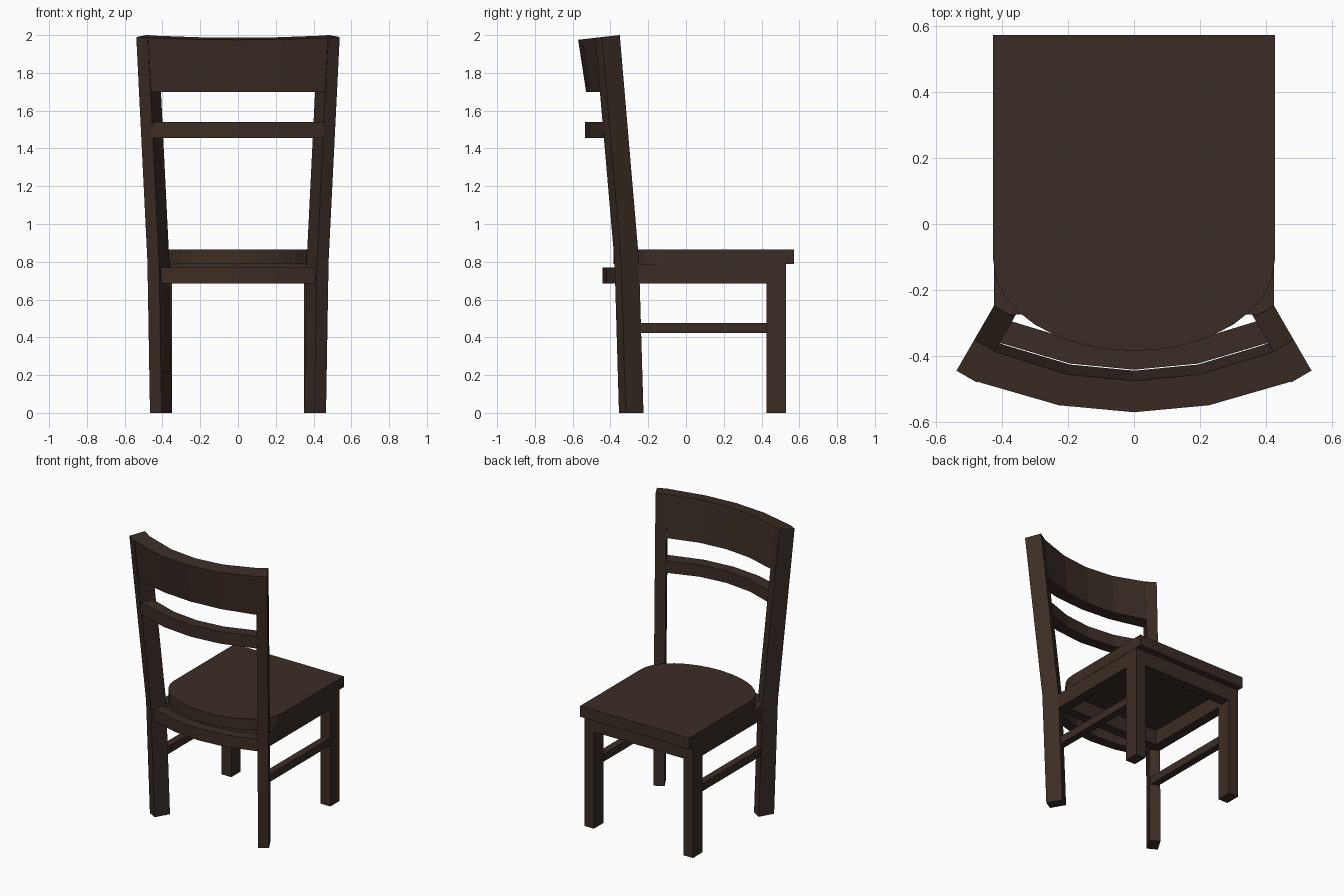
import bpy, bmesh, math

if "Cube" in bpy.data.objects:
    bpy.data.objects.remove(bpy.data.objects["Cube"])

wood = bpy.data.materials.new("dark brown wood")
wood.diffuse_color = (0.044, 0.026, 0.018, 1)
wood.use_nodes = True
wood.node_tree.nodes["Principled BSDF"].inputs["Base Color"].default_value = wood.diffuse_color


def make(name, verts, faces):
    me = bpy.data.meshes.new(name)
    me.from_pydata(verts, [], faces)
    bm = bmesh.new()
    bm.from_mesh(me)
    bmesh.ops.recalc_face_normals(bm, faces=bm.faces)
    bm.to_mesh(me)
    bm.free()
    me.materials.append(wood)
    ob = bpy.data.objects.new(name, me)
    bpy.context.collection.objects.link(ob)
    return ob


def loft(name, rings):
    """Skin a list of equal-length rings and cap both ends."""
    n = len(rings[0])
    verts = [v for r in rings for v in r]
    faces = [list(range(n)), list(range(len(verts) - n, len(verts)))]
    for k in range(len(rings) - 1):
        for i in range(n):
            j = (i + 1) % n
            faces.append([k * n + i, k * n + j, (k + 1) * n + j, (k + 1) * n + i])
    return make(name, verts, faces)


def box(name, x0, x1, y0, y1, z0, z1):
    ring = [(x0, y0), (x1, y0), (x1, y1), (x0, y1)]
    return loft(name, [[(x, y, z) for x, y in ring] for z in (z0, z1)])


def curved_rail(name, corners):
    """corners: (end x, end y, middle y, z or z function) for each long edge."""
    rings = []
    for t in (-1, -0.475, 0, 0.475, 1):
        ring = []
        for xe, ye, yc, z in corners:
            y = yc + (ye - yc) * t * t
            ring.append((xe * t, y, z(y) if callable(z) else z))
        rings.append(ring)
    return loft(name, rings)


def top_z(y):
    return 2.0 - 0.115 * (-0.355 - y)


# Seat: straight front and sides, rounded back
outline = [(-0.427, 0.573), (0.427, 0.573)]
for i in range(17):
    a = math.pi * i / 16
    outline.append((0.427 * math.cos(a), -0.11 - 0.275 * math.sin(a)))
loft("seat", [[(x, y, z) for x, y in outline] for z in (0.788, 0.865)])

# Apron under the seat
box("front_apron", -0.36, 0.36, 0.46, 0.53, 0.685, 0.788)
box("back_apron", -0.36, 0.36, -0.275, -0.205, 0.685, 0.788)

c, s = math.cos(math.radians(30)), math.sin(math.radians(30))
width, depth = 0.071, 0.109
for side, m in (("right", 1), ("left", -1)):
    # Straight parts on each side
    box(side + "_apron", m * 0.355, m * 0.425, -0.275, 0.53, 0.685, 0.788)
    box(side + "_front_leg", m * 0.35, m * 0.425, 0.425, 0.53, 0, 0.788)
    box(side + "_stretcher", m * 0.363, m * 0.413, -0.27, 0.44, 0.422, 0.476)
    # Back leg: turned 30 degrees, leaning outwards above the seat
    rings = []
    for z, lean in ((0, 0), (0.8, 0.027), (2, 0.145)):
        ring = []
        for w, d in ((0, 0), (0, depth), (width, depth), (width, 0)):
            x = 0.4115 + (lean + d) * s - w * c
            y = -0.225 - (lean + d) * c - w * s
            ring.append((m * x, y, top_z(y) if z == 2 else z))
        rings.append(ring)
    loft(side + "_back_leg", rings)

# Curved rails between the back legs
curved_rail("top_rail", [
    (0.480, -0.477, -0.571, top_z), (0.424, -0.387, -0.476, top_z),
    (0.410, -0.362, -0.445, 1.70), (0.464, -0.451, -0.529, 1.70)])
curved_rail("middle_rail", [
    (0.457, -0.438, -0.535, 1.54), (0.412, -0.36, -0.457, 1.54),
    (0.412, -0.36, -0.457, 1.455), (0.457, -0.438, -0.535, 1.455)])
curved_rail("lower_rail", [
    (0.408, -0.36, -0.442, 0.77), (0.372, -0.295, -0.372, 0.77),
    (0.372, -0.295, -0.372, 0.685), (0.408, -0.36, -0.442, 0.685)])
